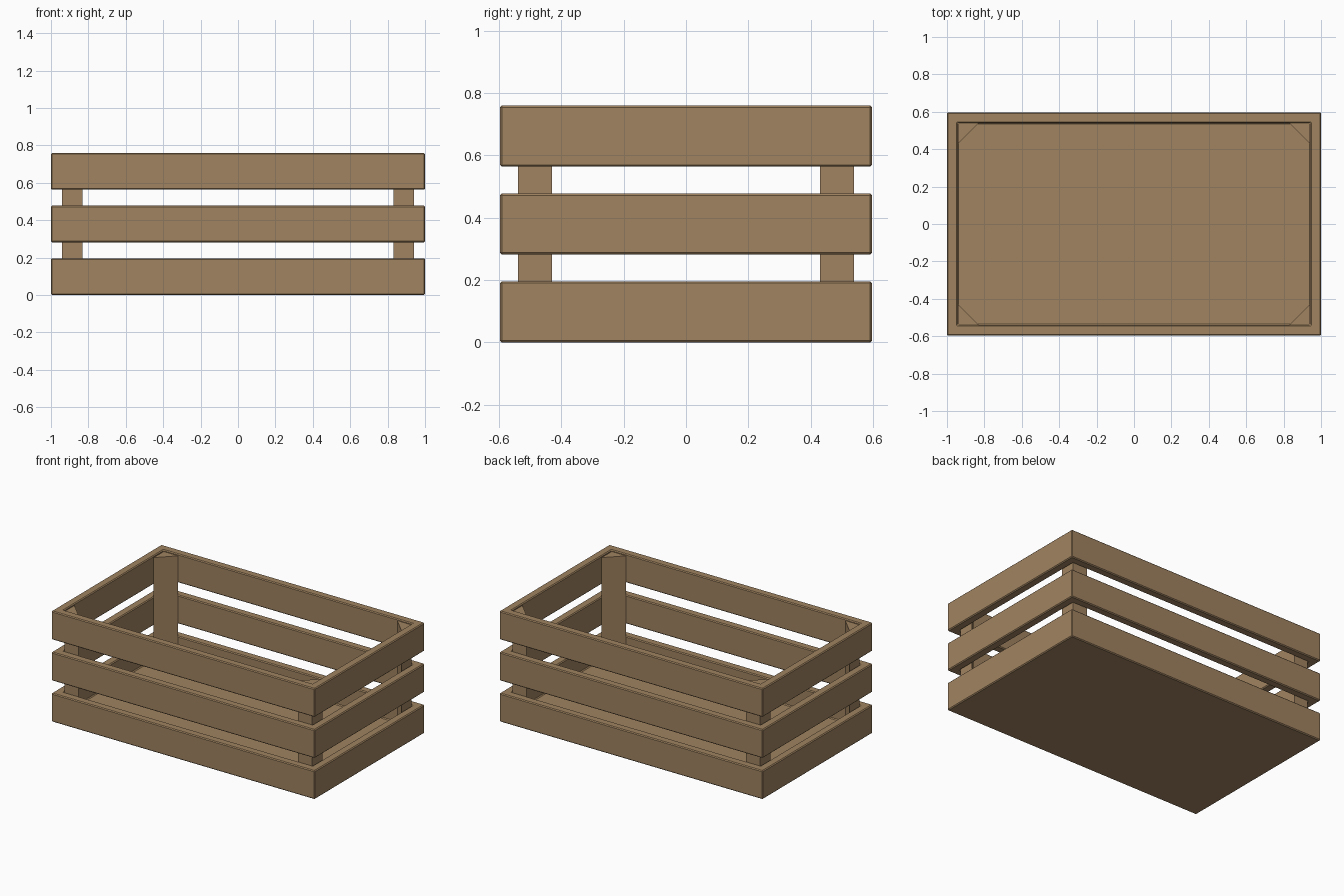
import bpy, bmesh

if "Cube" in bpy.data.objects:
    bpy.data.objects.remove(bpy.data.objects["Cube"])

X, Y = 1.0, 0.597        # outer half sizes
T = 0.057                # board thickness
H = 0.196                # board height
PITCH = 0.282            # board spacing

wood = bpy.data.materials.new("wood")
wood.diffuse_color = (0.352, 0.227, 0.117, 1)
wood.use_nodes = True
wood.node_tree.nodes["Principled BSDF"].inputs["Base Color"].default_value = wood.diffuse_color


def finish(name, bm, bevel=0.0):
    bmesh.ops.recalc_face_normals(bm, faces=bm.faces[:])
    mesh = bpy.data.meshes.new(name)
    bm.to_mesh(mesh)
    bm.free()
    mesh.materials.append(wood)
    ob = bpy.data.objects.new(name, mesh)
    bpy.context.collection.objects.link(ob)
    if bevel:
        mod = ob.modifiers.new("edge_bevel", 'BEVEL')
        mod.width = bevel
        mod.segments = 1
        mod.limit_method = 'ANGLE'
    return ob


def rectangle_band(name, profile, closed):
    """Sweep an (inset, z) profile around the rectangular outline."""
    bm = bmesh.new()
    loops = [[bm.verts.new((sx * (X - i), sy * (Y - i), z))
              for sx, sy in ((-1, -1), (1, -1), (1, 1), (-1, 1))]
             for i, z in profile]
    pairs = list(zip(loops, loops[1:]))
    if closed:
        pairs.append((loops[-1], loops[0]))
    else:
        bm.faces.new(loops[0])
        bm.faces.new(loops[-1])
    for a, b in pairs:
        for k in range(4):
            n = (k + 1) % 4
            bm.faces.new((a[k], a[n], b[n], b[k]))
    return finish(name, bm, 0.006)


# bottom tray: lowest boards together with the floor
rectangle_band("bottom_tray", [(0, 0), (0, H), (T, H), (T, 0.05)], False)

# middle and top board frames
for name, n in (("middle_boards", 1), ("top_boards", 2)):
    z = n * PITCH
    rectangle_band(name, [(0, z), (0, z + H), (T, z + H), (T, z)], True)

# triangular corner posts
PX, PY, LEG = X - T - 0.002, Y - T - 0.001, 0.109
for sx, side in ((-1, "left"), (1, "right")):
    for sy, end in ((-1, "front"), (1, "back")):
        bm = bmesh.new()
        base = bm.faces.new([bm.verts.new((sx * x, sy * y, 0.045)) for x, y in
                             ((PX, PY), (PX - LEG, PY), (PX, PY - LEG))])
        ext = bmesh.ops.extrude_face_region(bm, geom=[base], use_keep_orig=True)
        top = [v for v in ext["geom"] if isinstance(v, bmesh.types.BMVert)]
        bmesh.ops.translate(bm, verts=top, vec=(0, 0, 0.704))
        finish(f"{end}_{side}_post", bm)
